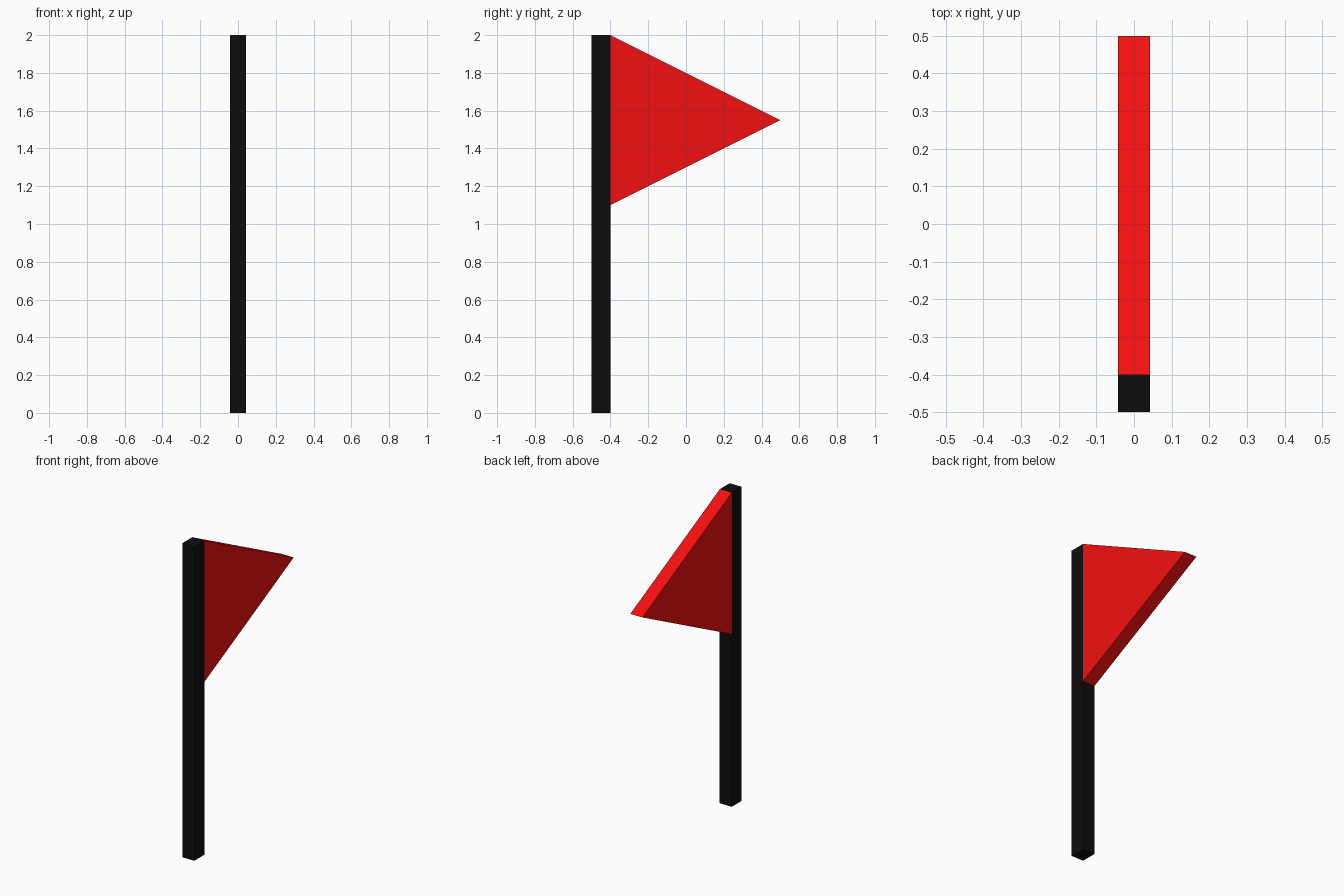
import bpy
import bmesh

if "Cube" in bpy.data.objects:
    bpy.data.objects.remove(bpy.data.objects["Cube"])

HALF_WIDTH = 0.0425  # pole and pennant share the same thickness in x


def material(name, rgb):
    mat = bpy.data.materials.new(name)
    mat.diffuse_color = (*rgb, 1.0)
    mat.use_nodes = True
    mat.node_tree.nodes["Principled BSDF"].inputs["Base Color"].default_value = mat.diffuse_color
    return mat


def prism(name, profile, mat):
    """Extrude a (y, z) profile along x, centred on x = 0."""
    bm = bmesh.new()
    face = bm.faces.new([bm.verts.new((-HALF_WIDTH, y, z)) for y, z in profile])
    extruded = bmesh.ops.extrude_face_region(bm, geom=[face], use_keep_orig=True)
    moved = [g for g in extruded["geom"] if isinstance(g, bmesh.types.BMVert)]
    bmesh.ops.translate(bm, verts=moved, vec=(2 * HALF_WIDTH, 0, 0))
    bmesh.ops.recalc_face_normals(bm, faces=bm.faces)
    mesh = bpy.data.meshes.new(name)
    bm.to_mesh(mesh)
    bm.free()
    mesh.materials.append(mat)
    obj = bpy.data.objects.new(name, mesh)
    bpy.context.collection.objects.link(obj)
    return obj


# Square upright pole
prism("pole", [(-0.5, 0), (-0.4, 0), (-0.4, 2), (-0.5, 2)],
      material("black", (0.004, 0.004, 0.004)))

# Triangular pennant at the top of the pole
prism("pennant", [(-0.4, 1.1), (0.5, 1.55), (-0.4, 2)],
      material("red", (0.9, 0.005, 0.005)))
